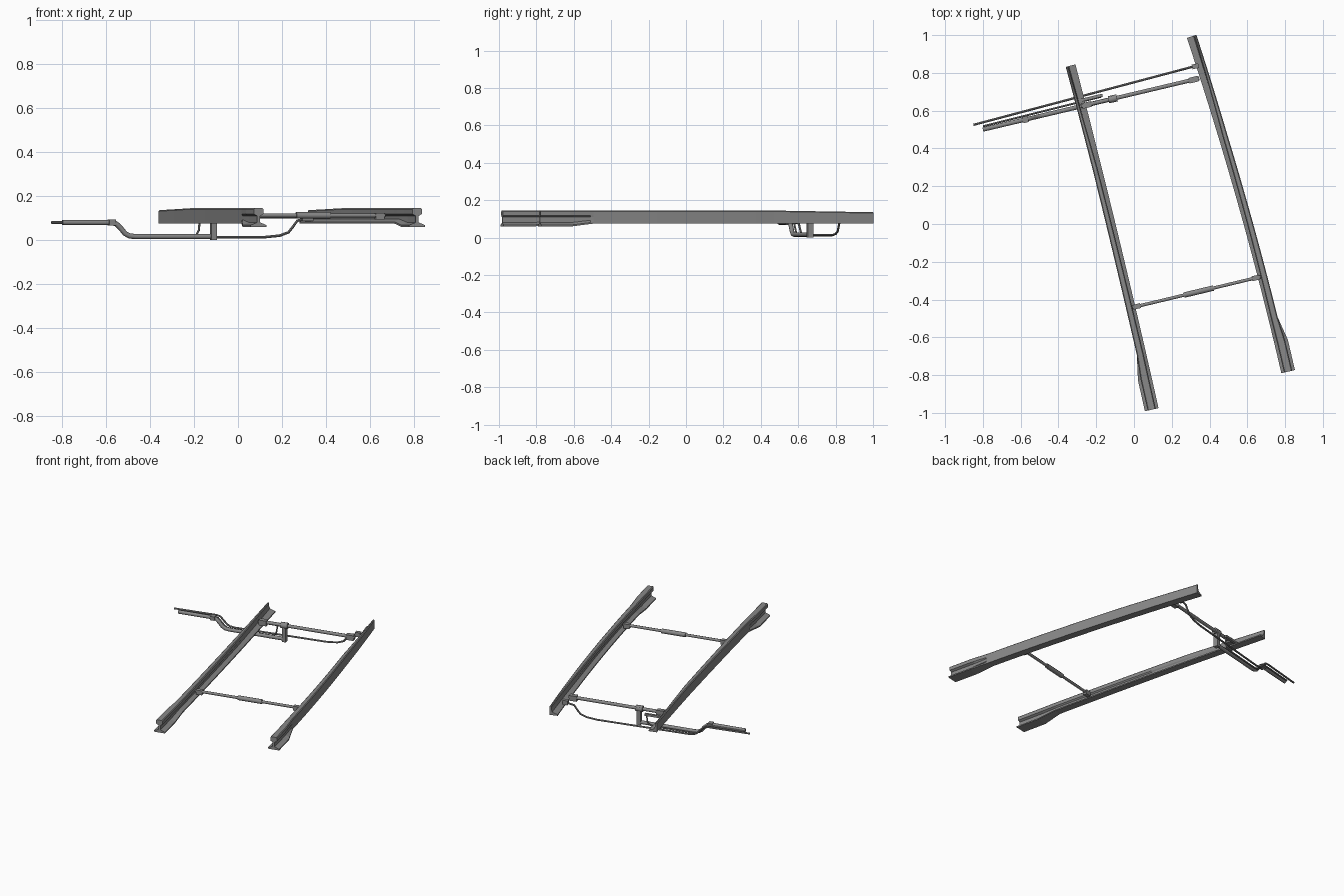
import bpy, bmesh, math
from mathutils import Vector, Matrix

cube = bpy.data.objects.get("Cube")
if cube:
    bpy.data.objects.remove(cube)


def material(name, colour):
    m = bpy.data.materials.new(name)
    m.use_nodes = True
    m.diffuse_color = colour
    m.node_tree.nodes["Principled BSDF"].inputs["Base Color"].default_value = colour
    return m


steel = material("steel grey", (0.25, 0.25, 0.25, 1))


def finish(name, bm):
    bmesh.ops.recalc_face_normals(bm, faces=bm.faces)
    me = bpy.data.meshes.new(name)
    bm.to_mesh(me)
    bm.free()
    me.materials.append(steel)
    ob = bpy.data.objects.new(name, me)
    bpy.context.collection.objects.link(ob)
    return ob


# Rail section along the length:
# s, foot width, inner head, inner web, outer web, outer head, bottom, top
STAGES = [
    (0.00, .053, .040, .036, .053, .053, .075, .136),
    (0.30, .049, .022, .026, .049, .049, .075, .145),
    (0.84, .050, .014, .024, .050, .050, .075, .145),
    (0.91, .074, .015, .030, .044, .059, .060, .145),
    (1.00, .074, .015, .030, .044, .059, .060, .145),
]


def section(s):
    for a, b in zip(STAGES, STAGES[1:]):
        if s <= b[0] + 1e-6:
            k = (s - a[0]) / (b[0] - a[0])
            w, hi, wi, wo, ho, zb, zt = [p + (q - p) * k for p, q in zip(a[1:], b[1:])]
            break
    c = min(.005, (ho - hi) / 3)
    return [(0, zb), (0, zb + .008), (wi, zb + .02), (wi, zt - .035), (hi, zt - .027),
            (hi, zt - .005), (hi + c, zt), (ho - c, zt), (ho, zt - .005),
            (ho, zt - .027), (wo, zt - .035), (wo, zb + .02), (w, zb + .008), (w, zb)]


def rail(name, pts, side):
    """Loft the planed section along the curved inner foot edge."""
    (x0, y0), (x1, y1), (x2, y2) = pts
    m1 = (x1 - x0) / (y1 - y0)
    curve = ((x2 - x1) / (y2 - y1) - m1) / (y2 - y0)
    stops = sorted({i / 20 for i in range(21)} | {st[0] for st in STAGES})
    bm = bmesh.new()
    rings = []
    for s in stops:
        y = y0 + (y2 - y0) * s
        x = x0 + m1 * (y - y0) + curve * (y - y0) * (y - y1)
        slope = m1 + curve * (2 * y - y0 - y1)
        out = Vector((1, -slope, 0)).normalized() * side
        rings.append([bm.verts.new(Vector((x, y, z)) + out * u) for u, z in section(s)])
    n = len(rings[0])
    for a, b in zip(rings, rings[1:]):
        for i in range(n):
            j = (i + 1) % n
            bm.faces.new((a[i], a[j], b[j], b[i]))
    bm.faces.new(rings[0])
    bm.faces.new(rings[-1])
    return finish(name, bm)


def rod(name, pts, radius, sides=10):
    """Round bar following a bent path."""
    pts = [Vector(p) for p in pts]
    bm = bmesh.new()
    rings = []
    for i, p in enumerate(pts):
        t = (pts[min(i + 1, len(pts) - 1)] - pts[max(i - 1, 0)]).normalized()
        across = t.cross(Vector((-.24, 1, 0))).normalized()
        up = across.cross(t)
        rings.append([bm.verts.new(p + radius * (across * math.cos(a) + up * math.sin(a)))
                      for a in [math.tau * k / sides for k in range(sides)]])
    for a, b in zip(rings, rings[1:]):
        for k in range(sides):
            j = (k + 1) % sides
            bm.faces.new((a[k], a[j], b[j], b[k]))
    bm.faces.new(rings[0])
    bm.faces.new(rings[-1])
    ob = finish(name, bm)
    bpy.ops.object.select_all(action='DESELECT')
    ob.select_set(True)
    bpy.context.view_layer.objects.active = ob
    bpy.ops.object.shade_smooth_by_angle(angle=math.radians(40))
    return ob


def block(name, centre, size):
    """Box turned to line up with the rods."""
    bm = bmesh.new()
    mat = (Matrix.Translation(centre) @ Matrix.Rotation(math.atan(.24), 4, 'Z')
           @ Matrix.Diagonal((*size, 1)))
    bmesh.ops.create_cube(bm, size=1, matrix=mat)
    return finish(name, bm)


def on_line(a, b, profile):
    """Place (x, z) points on the straight plan line from a to b."""
    k = (b[1] - a[1]) / (b[0] - a[0])
    return [(x, a[1] + (x - a[0]) * k, z) for x, z in profile]


# Switch rails
rail("left_switch_rail", [(-.31, .845), (.005, -.43), (.13, -.975)], -1)
rail("right_switch_rail", [(.28, .985), (.655, -.28), (.78, -.79)], 1)

# Rear spacer rod with its adjusting sleeve
A, B = (0, -.44), (.667, -.28)
rod("spacer_rod", on_line(A, B, [(-.01, .112), (.67, .112)]), .009)
rod("spacer_sleeve", on_line(A, B, [(.265, .112), (.28, .112), (.405, .112), (.42, .112)]), .015)
for x in (.015, .645):
    block("spacer_clevis", on_line(A, B, [(x, .108)])[0], (.04, .026, .03))

# Front stretcher bar between the rail tips
A, B = (-.80, .50), (.34, .77)
rod("stretcher_bar", on_line(A, B, [(-.28, .108), (.345, .108)]), .011)
for x in (-.25, .315):
    block("stretcher_clevis", on_line(A, B, [(x, .105)])[0], (.05, .03, .035))

# Drive rod, dipping under the rail, and its hanger
rod("drive_rod", on_line(A, B, [(-.80, .08), (-.58, .08), (-.555, .074), (-.535, .055),
                                (-.515, .03), (-.495, .019), (-.47, .016), (-.10, .016)]), .012)
block("drive_joint", on_line(A, B, [(-.575, .08)])[0], (.03, .034, .026))
block("drive_hanger", on_line(A, B, [(-.112, .06)])[0], (.026, .03, .12))
rod("hanger_collar", on_line(A, B, [(-.135, .108), (-.09, .108)]), .02)

# Long detector rod to the right tip
A, B = (-.85, .525), (.32, .835)
rod("long_detector_rod", on_line(A, B, [(-.85, .08), (-.58, .08), (-.555, .074), (-.515, .03),
                                        (-.495, .017), (-.46, .013), (.12, .013), (.19, .02),
                                        (.23, .035), (.25, .06), (.27, .088), (.325, .1)]), .006, 8)
block("right_detector_lug", (.325, .835, .1), (.035, .025, .03))

# Short detector rod looping up to the left tip
A, B = (-.59, .57), (-.17, .675)
rod("short_detector_rod", on_line(A, B, [(-.80, .08), (-.58, .08), (-.555, .074), (-.515, .03),
                                         (-.495, .017), (-.46, .013), (-.215, .013), (-.19, .022),
                                         (-.178, .045), (-.175, .085)]), .005, 8)
block("left_detector_arm", (-.23, .667, .09), (.13, .016, .014))
